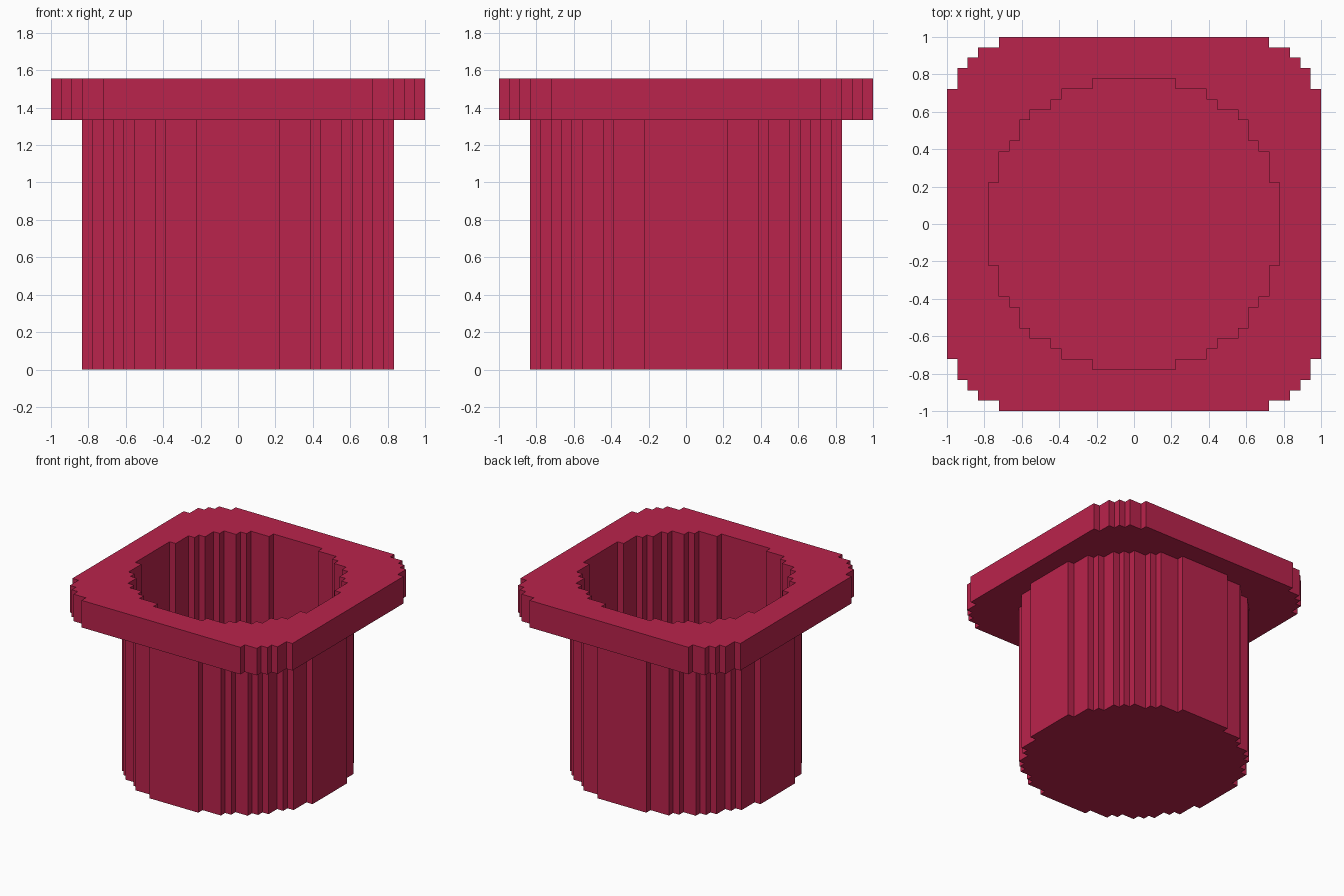
import bpy
import bmesh

if "Cube" in bpy.data.objects:
    bpy.data.objects.remove(bpy.data.objects["Cube"], do_unlink=True)

U = 1 / 18  # one block of the stepped grid

# Outward corners of one quadrant of each stepped outline, in blocks
FLANGE = [(13, 18), (15, 17), (16, 16), (17, 15), (18, 13)]
BODY = [(4, 15), (7, 14), (8, 13), (10, 12), (11, 11), (12, 10), (13, 8), (14, 7), (15, 4)]
BORE = [(4, 14), (7, 13), (8, 12), (10, 11), (11, 10), (12, 8), (13, 7), (14, 4)]

bm = bmesh.new()


def ring(corners, height):
    """Closed stepped outline at a height, from one quadrant turned four times."""
    path = []
    for i, (x, y) in enumerate(corners):
        path.append((x, y))
        if i + 1 < len(corners):
            path.append((x, corners[i + 1][1]))
    verts = []
    for _ in range(4):
        verts += [bm.verts.new((x * U, y * U, height * U)) for x, y in path]
        path = [(y, -x) for x, y in path]
    return verts


def pairs(verts):
    return zip(verts, verts[1:] + verts[:1])


def wall(low, high):
    for (a, b), (c, d) in zip(pairs(low), pairs(high)):
        bm.faces.new((a, b, d, c))


def cap(*rings):
    """Flat face inside one ring, or between two."""
    edges = [bm.edges.get(p) for r in rings for p in pairs(r)]
    bmesh.ops.triangle_fill(bm, edges=edges, use_beauty=True)


body_low, body_high = ring(BODY, 0), ring(BODY, 24)
flange_low, flange_high = ring(FLANGE, 24), ring(FLANGE, 28)
bore_low, bore_high = ring(BORE, 1), ring(BORE, 28)

# Upright sides
wall(body_low, body_high)
wall(flange_low, flange_high)
wall(bore_low, bore_high)

# Underside, flange underside, rim and bore floor
cap(body_low)
cap(body_high, flange_low)
cap(flange_high, bore_high)
cap(bore_low)

bmesh.ops.recalc_face_normals(bm, faces=bm.faces[:])
mesh = bpy.data.meshes.new("flanged_pipe")
bm.to_mesh(mesh)
bm.free()

# Single crimson colour
crimson = bpy.data.materials.new("crimson")
crimson.use_nodes = True
color = (0.491, 0.0168, 0.0723, 1)
crimson.diffuse_color = color
crimson.node_tree.nodes["Principled BSDF"].inputs["Base Color"].default_value = color
mesh.materials.append(crimson)

pipe = bpy.data.objects.new("flanged_pipe", mesh)
bpy.context.collection.objects.link(pipe)
